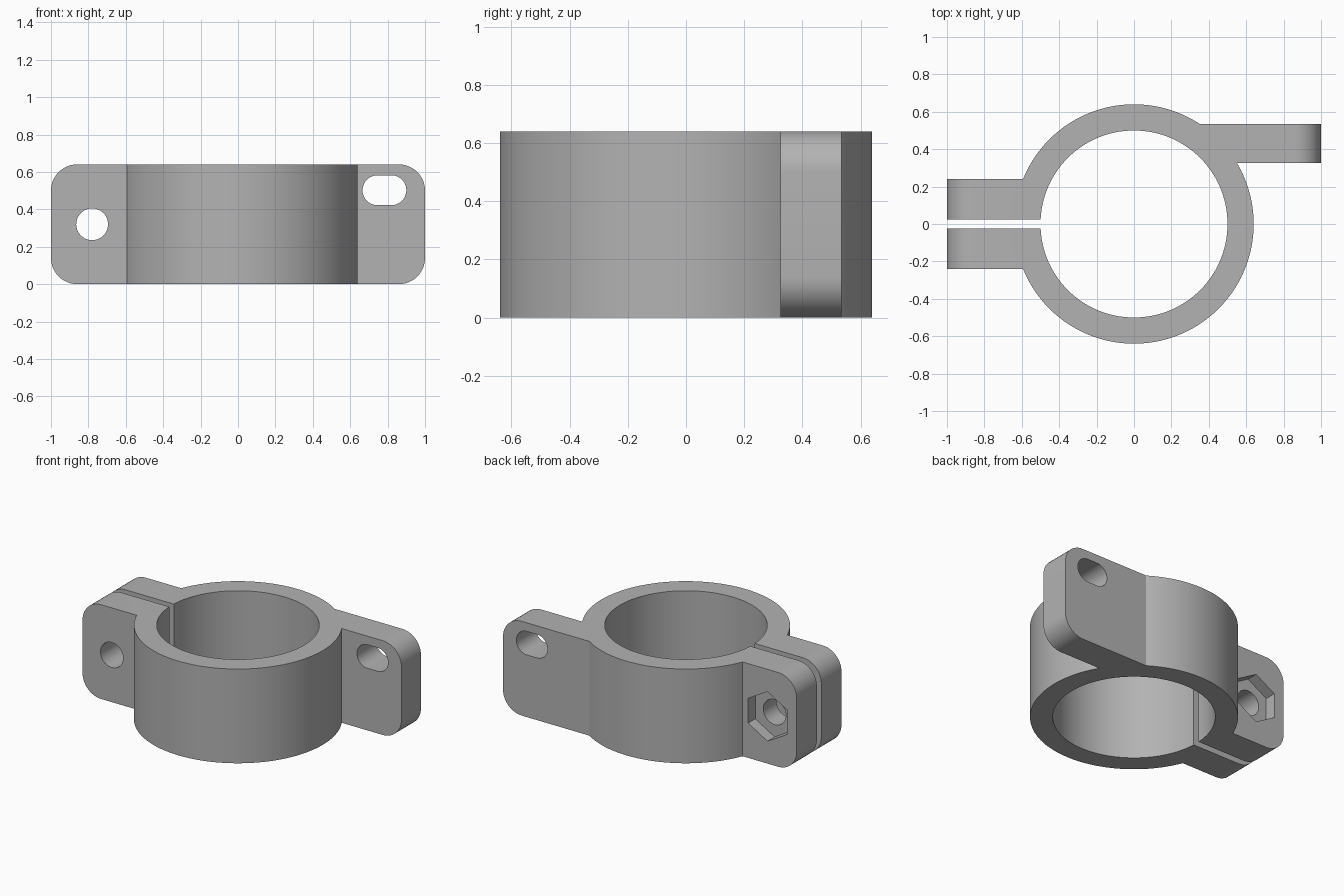
import bpy
import math

cube = bpy.data.objects.get("Cube")
if cube:
    bpy.data.objects.remove(cube)

HEIGHT = 0.64
OUTER, BORE = 0.64, 0.50
HOLE_X, HOLE_Z = -0.78, HEIGHT / 2

grey = bpy.data.materials.new("plain grey")
grey.use_nodes = True
color = (0.45, 0.45, 0.45, 1)
grey.diffuse_color = color
grey.node_tree.nodes["Principled BSDF"].inputs["Base Color"].default_value = color


def arc(cx, cz, r, start, end, steps):
    """Points along an arc, angles in degrees."""
    angles = [math.radians(start + (end - start) * i / steps) for i in range(steps + 1)]
    return [(cx + r * math.cos(a), cz + r * math.sin(a)) for a in angles]


def prism(name, outline, low, high, axis="Z"):
    """Extrude a closed counter-clockwise outline along Z, or an XZ outline along Y."""
    n = len(outline)
    if axis == "Z":
        verts = [(u, v, d) for d in (low, high) for u, v in outline]
    else:
        verts = [(u, d, v) for d in (high, low) for u, v in outline]
    faces = [tuple(reversed(range(n))), tuple(range(n, 2 * n))]
    faces += [(i, (i + 1) % n, n + (i + 1) % n, n + i) for i in range(n)]
    mesh = bpy.data.meshes.new(name)
    mesh.from_pydata(verts, [], faces)
    obj = bpy.data.objects.new(name, mesh)
    bpy.context.collection.objects.link(obj)
    return obj


def circle(cx, cy, r, steps):
    return arc(cx, cy, r, 0, 360, steps)[:-1]


def tab_outline(side, inner, r=0.14):
    """Side outline of a tab with two rounded outer corners."""
    top = arc(1 - r, HEIGHT - r, r, 0, 90, 12)
    bottom = arc(1 - r, r, r, -90, 0, 12)
    pts = [(inner, 0)] + bottom + top + [(inner, HEIGHT)]
    return pts if side > 0 else [(-x, z) for x, z in reversed(pts)]


def combine(target, tool, operation):
    mod = target.modifiers.new(operation.title(), "BOOLEAN")
    mod.operation = operation
    mod.solver = "EXACT"
    mod.object = tool
    bpy.context.view_layer.objects.active = target
    bpy.ops.object.modifier_apply(modifier=mod.name)
    bpy.data.objects.remove(tool)


# Ring body with clamp lugs and mounting tab
clamp = prism("pipe_clamp", circle(0, 0, OUTER, 120), 0, HEIGHT)
combine(clamp, prism("clamp_lugs", tab_outline(-1, 0.4), -0.24, 0.24, "Y"), "UNION")
combine(clamp, prism("mounting_tab", tab_outline(1, 0.3), 0.325, 0.535, "Y"), "UNION")

# Bore and the split between the lugs
combine(clamp, prism("bore", circle(0, 0, BORE, 120), -0.1, HEIGHT + 0.1), "DIFFERENCE")
split = [(-1.1, -0.024), (-0.4, -0.024), (-0.4, 0.024), (-1.1, 0.024)]
combine(clamp, prism("split", split, -0.1, HEIGHT + 0.1), "DIFFERENCE")

# Bolt hole, hexagonal nut pocket at the back, and tab slot
combine(clamp, prism("bolt_hole", circle(HOLE_X, HOLE_Z, 0.085, 40), -0.5, 0.5, "Y"), "DIFFERENCE")
hexagon = arc(HOLE_X, HOLE_Z, 0.168, 30, 330, 5)
combine(clamp, prism("nut_pocket", hexagon, 0.163, 0.5, "Y"), "DIFFERENCE")
slot = arc(0.82, 0.502, 0.08, -90, 90, 20) + arc(0.746, 0.502, 0.08, 90, 270, 20)
combine(clamp, prism("slot", slot, 0.1, 0.8, "Y"), "DIFFERENCE")

# Material and shading
clamp.data.materials.clear()
clamp.data.materials.append(grey)
for poly in clamp.data.polygons:
    poly.material_index = 0
bpy.ops.object.select_all(action="DESELECT")
clamp.select_set(True)
bpy.context.view_layer.objects.active = clamp
bpy.ops.object.shade_smooth_by_angle(angle=math.radians(25))
